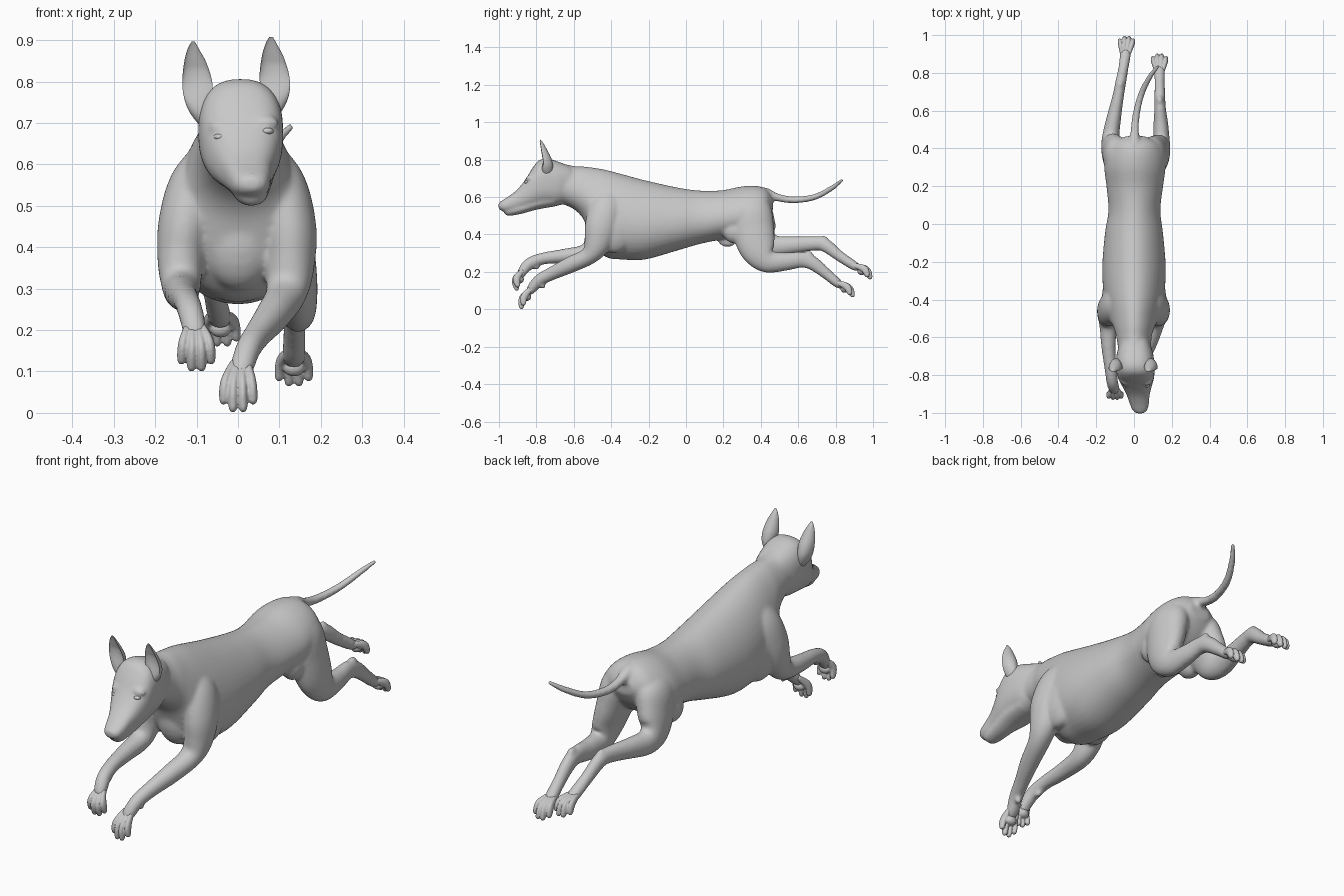
import bpy, bmesh, math
from mathutils import Vector, Matrix

coat = bpy.data.materials.new("grey coat")
coat.diffuse_color = (0.58, 0.58, 0.58, 1)


def spline(a, b, c, d, t):
    return [0.5 * (2 * q + (r - p) * t + (2 * p - 5 * q + 4 * r - s) * t * t
                   + (3 * q - p - 3 * r + s) * t ** 3) for p, q, r, s in zip(a, b, c, d)]


def tube(bm, pts, axis=None, pear=0.0, cup=False, square=1.0, n=28, steps=6):
    """Loft oval rings (x, y, z, half width, half depth) along a smooth path."""
    path = []
    for i in range(len(pts) - 1):
        quad = [pts[max(0, min(len(pts) - 1, i + k))] for k in (-1, 0, 1, 2)]
        path += [spline(*quad, s / steps) for s in range(steps)]
    path.append(list(pts[-1]))
    rings = []
    for i, p in enumerate(path):
        c = Vector(p[:3])
        t = Vector(axis) if axis else (Vector(path[min(i + 1, len(path) - 1)][:3])
                                       - Vector(path[max(i - 1, 0)][:3])).normalized()
        side = (Vector((1, 0, 0)) - t * t.x).normalized()
        up = side.cross(t)
        ring = []
        for k in range(n):
            a = 2 * math.pi * k / n
            u, v = (math.copysign(abs(f) ** square, f) for f in (math.cos(a), math.sin(a)))
            if cup and v > 0:                      # hollow front of the ear
                v *= 0.75 - 1.1 * min(1, i / (len(path) * 0.6))
            ring.append(bm.verts.new(c + side * max(p[3], .002) * u * (1 - pear * v)
                                     + up * max(p[4], .002) * v))
        rings.append(ring)
    for r0, r1 in zip(rings, rings[1:]):
        for k in range(n):
            bm.faces.new((r0[k], r0[(k + 1) % n], r1[(k + 1) % n], r1[k]))
    bm.faces.new(rings[0][::-1])
    bm.faces.new(rings[-1])


def ball(bm, loc, size):
    bmesh.ops.create_uvsphere(bm, u_segments=20, v_segments=12, radius=1,
                              matrix=Matrix.Translation(loc) @ Matrix.Diagonal((*size, 1)))


def finish(bm, name, voxel=0, soften=0):
    bmesh.ops.recalc_face_normals(bm, faces=bm.faces[:])
    me = bpy.data.meshes.new(name)
    bm.to_mesh(me)
    bm.free()
    ob = bpy.data.objects.new(name, me)
    bpy.context.collection.objects.link(ob)
    me.materials.append(coat)
    bpy.context.view_layer.objects.active = ob
    ob.select_set(True)
    if voxel:                                      # blend the parts into one skin
        m = ob.modifiers.new("skin", 'REMESH')
        m.mode, m.voxel_size, m.use_smooth_shade = 'VOXEL', voxel, True
        s = ob.modifiers.new("soften", 'SMOOTH')
        s.factor, s.iterations = 0.5, soften
        bpy.ops.object.modifier_apply(modifier="skin")
        bpy.ops.object.modifier_apply(modifier="soften")
    bpy.ops.object.shade_smooth_by_angle(angle=math.radians(50))
    ob.select_set(False)
    return ob


def upright(rows):
    """Rows of (y, centre x, bottom z, top z, half width) to ring points."""
    return [(x, y, (b + t) / 2, w, (t - b) / 2) for y, x, b, t, w in rows]


bm = bmesh.new()
# neck and trunk
tube(bm, upright([
    (-.68, .005, .57, .785, .085), (-.60, .0, .535, .766, .092), (-.545, 0, .475, .763, .108),
    (-.50, 0, .355, .758, .13), (-.43, 0, .28, .746, .15), (-.34, 0, .266, .722, .162),
    (-.22, 0, .266, .69, .166), (-.05, 0, .313, .652, .152), (.07, .002, .348, .635, .136),
    (.19, .004, .373, .636, .147), (.30, .005, .39, .657, .160), (.38, .008, .42, .659, .147),
    (.43, .008, .47, .642, .115), (.465, .006, .53, .60, .05)]), axis=(0, 1, 0), pear=.16, n=40)
# breast, upper arm muscles and flank folds
ball(bm, (.003, -.455, .42), (.095, .075, .125))
for s in (-1, 1):
    ball(bm, (.112 * s, -.385, .43), (.058, .11, .13))
    ball(bm, (.105 * s, .265, .42), (.05, .07, .07))
# skull and muzzle
tube(bm, upright([
    (-.62, .005, .58, .765, .075), (-.68, .005, .555, .788, .095), (-.74, .006, .55, .806, .102),
    (-.785, .008, .545, .797, .101), (-.82, .011, .54, .757, .094), (-.86, .016, .535, .692, .078),
    (-.905, .022, .527, .638, .061), (-.95, .028, .521, .603, .051), (-.985, .031, .526, .581, .040),
    (-1.003, .032, .54, .568, .02)]), axis=(0, -1, 0), square=.8, n=40)
# lower jaw
tube(bm, upright([(-.70, .014, .55, .62, .068), (-.80, .024, .532, .60, .062),
                  (-.88, .03, .51, .57, .048), (-.945, .032, .499, .55, .038),
                  (-.97, .032, .506, .545, .026)]), axis=(0, -1, 0))
# brows
for x, z in ((-.04, .69), (.068, .70)):
    ball(bm, (x, -.836, z), (.032, .02, .018))
# tail
tube(bm, [(.003, .36, .62, .04, .03), (.003, .42, .625, .031, .027), (.004, .49, .598, .023, .021),
          (.012, .58, .585, .020, .019), (.04, .69, .601, .018, .017),
          (.085, .78, .648, .015, .015), (.13, .838, .694, .010, .010)], n=16)
# front legs, right then left
tube(bm, [(.045, -.40, .66, .03, .05), (.092, -.42, .56, .066, .09), (.122, -.45, .45, .067, .09),
          (.125, -.475, .35, .059, .072), (.115, -.52, .285, .049, .048),
          (.085, -.62, .237, .042, .044), (.048, -.72, .19, .033, .036),
          (.025, -.785, .155, .031, .032), (.01, -.825, .11, .029, .027), (.003, -.845, .08, .022, .014)])
tube(bm, [(-.045, -.40, .66, .03, .05), (-.094, -.42, .56, .066, .09), (-.125, -.45, .46, .067, .09),
          (-.138, -.475, .37, .057, .072), (-.137, -.53, .305, .047, .048),
          (-.135, -.65, .285, .038, .039), (-.125, -.76, .272, .032, .032),
          (-.115, -.835, .245, .031, .032), (-.105, -.875, .20, .029, .026),
          (-.10, -.885, .165, .022, .014)])
# hind legs, right then left
tube(bm, [(.04, .33, .60, .04, .06), (.086, .345, .53, .075, .11), (.114, .36, .42, .068, .112),
          (.138, .385, .32, .054, .096), (.145, .435, .258, .045, .064), (.142, .53, .255, .039, .049),
          (.138, .62, .265, .030, .043), (.137, .68, .245, .029, .038), (.136, .75, .19, .027, .030),
          (.135, .81, .14, .029, .025), (.135, .84, .118, .022, .013)])
tube(bm, [(-.035, .33, .60, .04, .06), (-.078, .345, .53, .075, .11), (-.104, .375, .44, .066, .107),
          (-.122, .41, .37, .052, .087), (-.122, .47, .338, .045, .060), (-.105, .57, .343, .038, .047),
          (-.083, .68, .352, .030, .039), (-.072, .74, .345, .029, .037), (-.057, .82, .285, .027, .029),
          (-.045, .90, .232, .029, .025), (-.042, .93, .215, .022, .013)])
# heels, wrist pads and belly sheath
ball(bm, (.137, .655, .292), (.018, .026, .022))
ball(bm, (-.073, .735, .372), (.018, .026, .022))
ball(bm, (.03, -.765, .126), (.014, .016, .018))
ball(bm, (-.115, -.80, .226), (.014, .018, .016))
ball(bm, (.004, .222, .365), (.022, .05, .032))
finish(bm, "dog_body", voxel=.007, soften=14)

# paws: four toes with claws and a pad: (start, bend, tip)
paws = [("right_front_paw", (.006, -.818, .12), (0, -.872, .064), (0, -.880, .014)),
        ("left_front_paw", (-.104, -.872, .208), (-.10, -.912, .16), (-.10, -.905, .112)),
        ("right_hind_paw", (.135, .805, .144), (.135, .868, .118), (.135, .890, .076)),
        ("left_hind_paw", (-.046, .893, .236), (-.04, .962, .214), (-.038, .984, .172))]
for name, start, bend, tip in paws:
    bm = bmesh.new()
    for i, off in enumerate((-.032, -.011, .011, .032)):
        k = 0.0 if i in (1, 2) else .16            # outer toes are shorter
        s, b, t = Vector(start), Vector(bend), Vector(tip)
        b, t = b.lerp(s, k), t.lerp(s, k)
        claw = t + (t - b) * .25
        tube(bm, [(s.x + off * .5, s.y, s.z, .010, .012), (b.x + off, b.y, b.z, .0118, .019),
                  (t.x + off * 1.1, t.y, t.z, .0108, .014),
                  (claw.x + off * 1.1, claw.y, claw.z, .003, .004)], n=14)
    back = (Vector(start) + Vector(tip)) / 2
    ball(bm, back, (.027, .022, .022))
    finish(bm, name, voxel=.0035, soften=3)

# ears: cupped shells
for name, s, dx, dz in (("left_ear", -1, -.096, 0), ("right_ear", 1, .09, .012)):
    bm = bmesh.new()
    lean = -.012 if s < 0 else -.010
    tube(bm, [(dx * .78, -.745, .69 + dz, .015, .02), (dx * .92, -.753, .725 + dz, .028, .038),
              (dx, -.76, .76 + dz, .034, .048),
              (dx + lean * .2, -.766, .80 + dz, .036, .044), (dx + lean * .6, -.774, .845 + dz, .027, .029),
              (dx + lean, -.779, .878 + dz, .014, .015), (dx + lean, -.782, .896 + dz, .004, .004)],
         axis=(0, 0, 1), cup=True)
    finish(bm, name)

# nose pad and eyes
for name, loc, size in (("nose", (.032, -.981, .562), (.025, .018, .018)),
                        ("left_eye", (-.043, -.849, .666), (.016, .016, .009)),
                        ("right_eye", (.07, -.849, .68), (.016, .016, .009))):
    bm = bmesh.new()
    ball(bm, loc, size)
    finish(bm, name)
